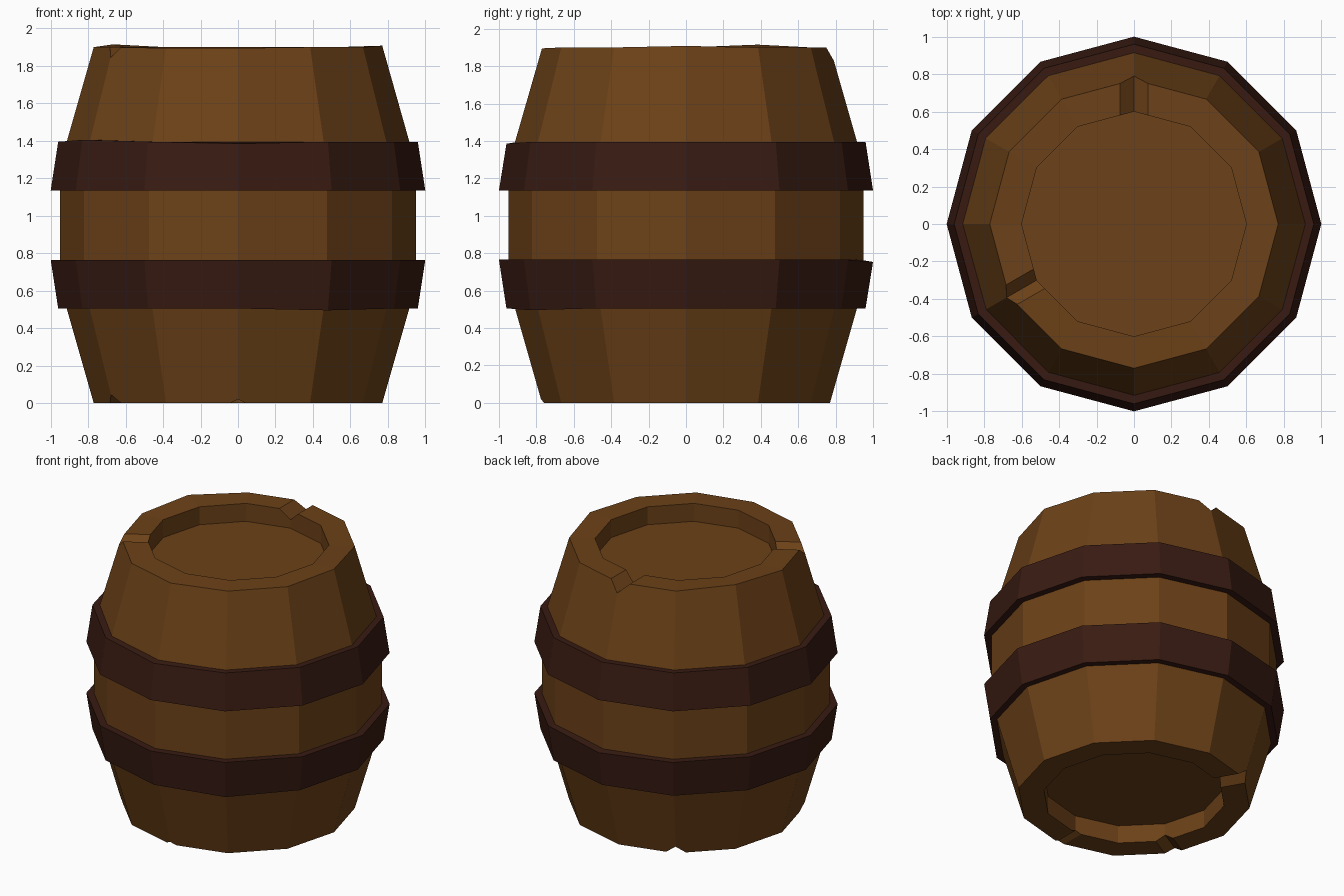
import bpy, bmesh
from math import cos, sin, radians

if "Cube" in bpy.data.objects:
    bpy.data.objects.remove(bpy.data.objects["Cube"])

SIDES = 12


def material(name, color):
    m = bpy.data.materials.new(name)
    m.diffuse_color = (*color, 1)
    m.use_nodes = True
    m.node_tree.nodes["Principled BSDF"].inputs["Base Color"].default_value = m.diffuse_color
    return m


def finish(name, bm, mat=None):
    bmesh.ops.recalc_face_normals(bm, faces=bm.faces[:])
    me = bpy.data.meshes.new(name)
    bm.to_mesh(me)
    bm.free()
    ob = bpy.data.objects.new(name, me)
    bpy.context.collection.objects.link(ob)
    if mat:
        me.materials.append(mat)
    return ob


def lathe(name, profile, mat, closed=False, nudges=None):
    """Spin (radius, z) points; nudges maps (profile index, degrees) to a z offset."""
    nudges = nudges or {}
    bm = bmesh.new()
    rings = []
    for k, (r, z) in enumerate(profile):
        ring = []
        for i in range(SIDES):
            deg = i * 360 // SIDES
            a = radians(deg)
            ring.append(bm.verts.new((r * cos(a), r * sin(a), z + nudges.get((k, deg), 0))))
        rings.append(ring)
    pairs = list(zip(rings, rings[1:]))
    if closed:
        pairs.append((rings[-1], rings[0]))
    else:
        bm.faces.new(rings[0])
        bm.faces.new(rings[-1])
    for lo, hi in pairs:
        for i in range(SIDES):
            j = (i + 1) % SIDES
            bm.faces.new((lo[i], lo[j], hi[j], hi[i]))
    return finish(name, bm, mat)


wood = material("wood", (0.15, 0.053, 0.009))
iron = material("dark_band", (0.040, 0.011, 0.006))

# Barrel body with recessed lids at both ends
body = lathe("barrel_body", [
    (0.6, 0.13), (0.6, 0), (0.77, 0), (0.95, 0.63),
    (0.95, 1.27), (0.77, 1.9), (0.6, 1.9), (0.6, 1.77)], wood,
    nudges={(5, 150): 0.015, (5, 0): 0.008, (5, 270): -0.005, (5, 240): -0.005})

# V-shaped chips in the rims: angle, rim z, apex z, half width
bm = bmesh.new()
for deg, rim, apex, half in [
        (90, 1.9, 1.83, 0.075), (210, 1.9, 1.845, 0.06),
        (120, 0, 0.055, 0.065), (210, 0, 0.045, 0.06), (270, 0, 0.02, 0.04)]:
    a = radians(deg)
    over = 1.5  # continue the V past the rim so it cuts cleanly
    outer_z = apex + (rim - apex) * over
    ends = []
    for r in (0.5, 0.95):
        ends.append([bm.verts.new((r * cos(a) - w * sin(a), r * sin(a) + w * cos(a), z))
                     for w, z in ((-half * over, outer_z), (half * over, outer_z), (0, apex))])
    bm.faces.new(ends[0])
    bm.faces.new(ends[1])
    for i in range(3):
        j = (i + 1) % 3
        bm.faces.new((ends[0][i], ends[0][j], ends[1][j], ends[1][i]))
cutter = finish("rim_chip_cutter", bm, wood)
cutter.hide_render = True

mod = body.modifiers.new("rim_chips", 'BOOLEAN')
mod.object = cutter
mod.operation = 'DIFFERENCE'
mod.solver = 'EXACT'
bpy.context.view_layer.objects.active = body
bpy.ops.object.modifier_apply(modifier=mod.name)
bpy.data.objects.remove(cutter)

# Two mirrored bands, slightly uneven along their edges
lathe("lower_band", [(0.90, 0.505), (0.96, 0.505), (1.0, 0.765), (0.93, 0.765)], iron,
      closed=True, nudges={(1, 300): -0.01, (2, 90): -0.012})
lathe("upper_band", [(0.93, 1.135), (1.0, 1.135), (0.96, 1.395), (0.90, 1.395)], iron,
      closed=True, nudges={(2, 210): 0.01, (3, 210): 0.01, (2, 270): -0.01})
